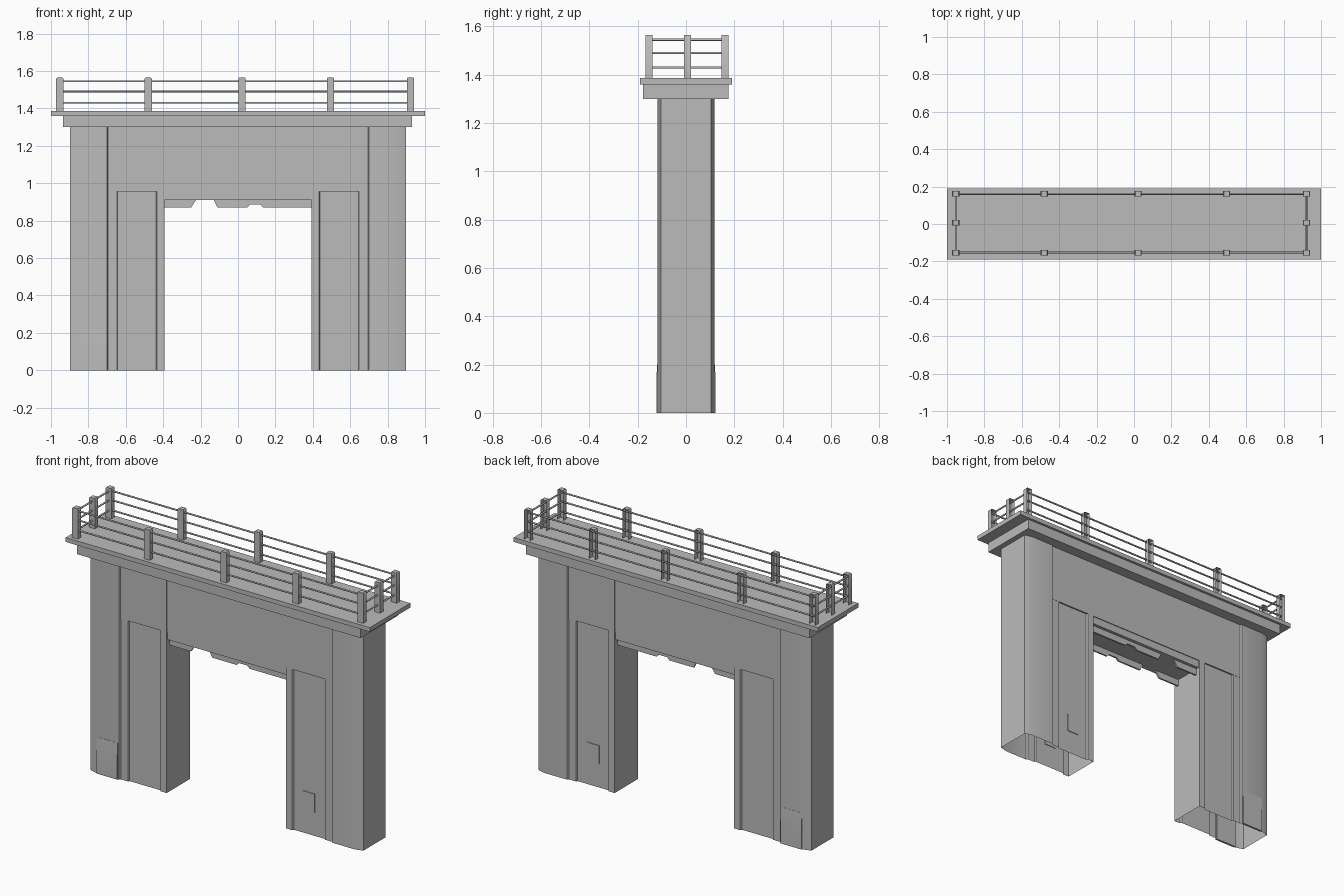
import bpy, bmesh
from math import radians
from mathutils import Vector

old = bpy.data.objects.get("Cube")
if old:
    bpy.data.objects.remove(old, do_unlink=True)

grey = bpy.data.materials.new("concrete grey")
grey.use_nodes = True
grey.diffuse_color = (0.5, 0.5, 0.5, 1)
grey.node_tree.nodes["Principled BSDF"].inputs["Base Color"].default_value = grey.diffuse_color


def finish(name, bm):
    mesh = bpy.data.meshes.new(name)
    bm.to_mesh(mesh)
    bm.free()
    mesh.materials.append(grey)
    ob = bpy.data.objects.new(name, mesh)
    bpy.context.collection.objects.link(ob)
    bpy.context.view_layer.objects.active = ob
    ob.select_set(True)
    bpy.ops.object.shade_smooth_by_angle(angle=radians(50))
    ob.select_set(False)


def prism(name, points, direction, open_start=False):
    """Extrude a flat outline; optionally leave its first end open."""
    bm = bmesh.new()
    base = bm.faces.new([bm.verts.new(p) for p in points])
    top = bmesh.ops.extrude_face_region(bm, geom=[base], use_keep_orig=True)["geom"]
    bmesh.ops.translate(bm, vec=Vector(direction),
                        verts=[v for v in top if isinstance(v, bmesh.types.BMVert)])
    bmesh.ops.recalc_face_normals(bm, faces=bm.faces)
    if open_start:
        bmesh.ops.delete(bm, geom=[base], context='FACES_ONLY')
    finish(name, bm)


def box(name, x0, x1, y0, y1, z0, z1):
    prism(name, [(x0, y0, z0), (x1, y0, z0), (x1, y1, z0), (x0, y1, z0)], (0, 0, z1 - z0))


def rail(name, start, end, radius=0.005):
    a, b = Vector(start), Vector(end)
    bm = bmesh.new()
    bmesh.ops.create_cone(bm, cap_ends=True, segments=8, radius1=radius, radius2=radius,
                          depth=(b - a).length)
    turn = (b - a).to_track_quat('Z', 'Y')
    for v in bm.verts:
        v.co = turn @ v.co + (a + b) / 2
    finish(name, bm)


# Hollow legs: corner strip, recessed shaft, narrow strip and chamfered outer pilaster
half = [(0.392, 0.11), (0.432, 0.11), (0.438, 0.1), (0.643, 0.1), (0.647, 0.108),
        (0.695, 0.108), (0.70, 0.117), (0.852, 0.117), (0.897, 0.104)]
outline = half + [(x, -y) for x, y in reversed(half)]
for side, name in ((1, "left_leg"), (-1, "right_leg")):
    prism(name, [(side * x, y, 0) for x, y in outline], (0, 0, 1.3), open_start=True)

# Wall sheets over the opening, with the lintel between the legs
for y in (-0.109, 0.099):
    box("upper_wall", -0.695, 0.695, y, y + 0.01, 0.955, 1.3)
box("lintel", -0.395, 0.395, -0.104, 0.104, 0.91, 0.96)

# Ragged plates hanging under the lintel
ragged = [[(-0.4, 0.91), (-0.4, 0.87), (-0.25, 0.87), (-0.225, 0.91)],
          [(-0.13, 0.91), (-0.11, 0.87), (0.05, 0.87), (0.065, 0.885),
           (0.12, 0.885), (0.135, 0.87), (0.4, 0.87), (0.4, 0.91)]]
for y in (-0.08, 0.08):
    for part in ragged:
        prism("hanging_plate", [(x, y - 0.005, z) for x, z in part], (0, 0.01, 0))

# Base guards and small hatches on both faces
for s in (-1, 1):
    prism("base_guard", [(-0.845, s * 0.11, 0), (-0.845, s * 0.123, 0),
                         (-0.845, s * 0.123, 0.14), (-0.845, s * 0.118, 0.215),
                         (-0.845, s * 0.11, 0.215)], (0.137, 0, 0))
    box("hatch", 0.5, 0.575, s * 0.1 - 0.004, s * 0.1 + 0.004, 0.14, 0.25)

# Cornice and walkway deck
box("cornice", -0.935, 0.93, -0.177, 0.175, 1.3, 1.36)
box("deck", -1, 1, -0.19, 0.19, 1.36, 1.386)

# Railing posts around the deck, hollow and open towards the back
xs = (-0.953, -0.48, 0.022, 0.495, 0.922)
front, middle, back = -0.153, 0.006, 0.161
spots = [(x, y) for x in xs for y in (front, back)]
spots += [(xs[0], middle), (xs[-1], middle)]
for x, y in spots:
    corners = [(-0.019, 1.385), (0.019, 1.385), (0.019, 1.56), (0.015, 1.565),
               (-0.015, 1.565), (-0.019, 1.56)]
    prism("railing_post", [(x + dx, y + 0.015, z) for dx, z in corners],
          (0, -0.03, 0), open_start=True)

# Three levels of rail on all four sides
for z in (1.43, 1.49, 1.545):
    for y in (front, back):
        rail("long_rail", (xs[0], y, z), (xs[-1], y, z))
    for x in (xs[0], xs[-1]):
        rail("end_rail", (x, front, z), (x, back, z))
